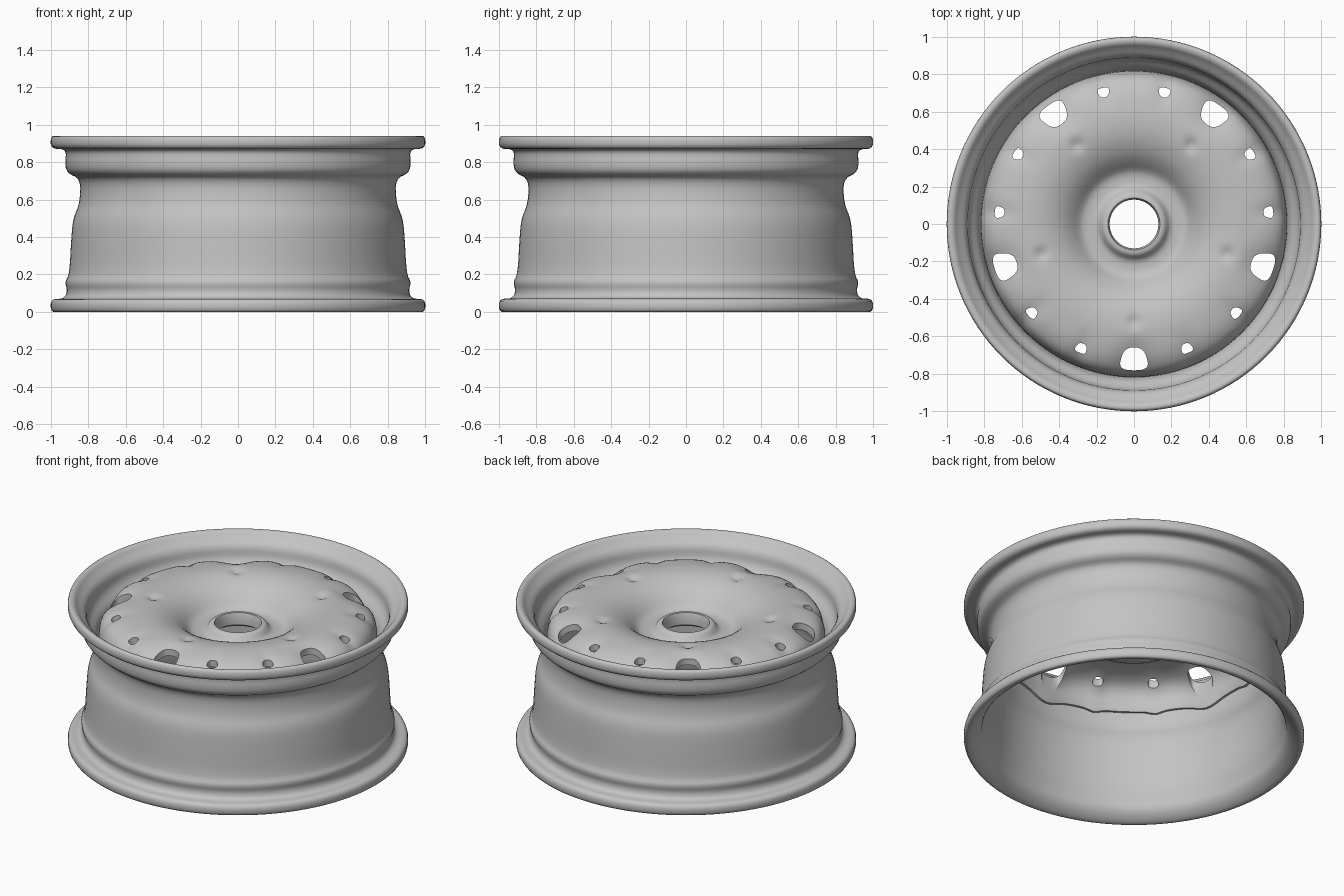
import bpy, bmesh, math
from mathutils import Matrix

cube = bpy.data.objects.get("Cube")
if cube:
    bpy.data.objects.remove(cube, do_unlink=True)

steel = bpy.data.materials.new("grey_steel")
steel.use_nodes = True
GREY = (0.55, 0.55, 0.55, 1)
steel.diffuse_color = GREY
steel.node_tree.nodes["Principled BSDF"].inputs["Base Color"].default_value = GREY


def add_object(name, bm):
    bmesh.ops.recalc_face_normals(bm, faces=bm.faces)
    mesh = bpy.data.meshes.new(name)
    bm.to_mesh(mesh)
    bm.free()
    mesh.materials.append(steel)
    ob = bpy.data.objects.new(name, mesh)
    bpy.context.collection.objects.link(ob)
    return ob


def rounded(points, passes):
    """Corner-cut a closed profile so the pressed steel looks soft."""
    for _ in range(passes):
        out = []
        for (r0, z0), (r1, z1) in zip(points, points[1:] + points[:1]):
            out += [(r0 * .75 + r1 * .25, z0 * .75 + z1 * .25),
                    (r0 * .25 + r1 * .75, z0 * .25 + z1 * .75)]
        points = out
    return points


def lathe(points, steps, shape=None):
    """Spin a closed profile of (radius, z) around the z axis."""
    bm = bmesh.new()
    rings = []
    for i in range(steps):
        a = math.tau * i / steps
        ring = []
        for r, z in points:
            if shape:
                r, z = shape(r, z, a)
            ring.append(bm.verts.new((r * math.cos(a), r * math.sin(a), z)))
        rings.append(ring)
    n = len(points)
    for i in range(steps):
        p, q = rings[i], rings[(i + 1) % steps]
        for j in range(n):
            k = (j + 1) % n
            bm.faces.new((p[j], q[j], q[k], p[k]))
    return bm


def smooth(ob, angle):
    bpy.ops.object.select_all(action='DESELECT')
    ob.select_set(True)
    bpy.context.view_layer.objects.active = ob
    bpy.ops.object.shade_smooth_by_angle(angle=math.radians(angle))


# Rim barrel with a rolled flange at both ends
outer = [(.96, 0), (1.0, 0), (1.0, .07), (.93, .07), (.91, .11), (.925, .16),
         (.9, .2), (.89, .4), (.88, .5), (.845, .58), (.84, .71), (.91, .74),
         (.925, .79), (.915, .87), (1.0, .87), (1.0, .94), (.965, .94)]
inner = [(.94, .91), (.89, .87), (.885, .79), (.82, .73), (.81, .57),
         (.85, .49), (.865, .2), (.885, .12), (.9, .05)]
rim = add_object("rim_barrel", lathe(rounded(outer + inner, 2), 128))
smooth(rim, 40)

# Hole layout: five large vents, each flanked by two small ones
vents = [math.radians(-90 + 72 * i) for i in range(5)]
holes = [(a, .085) for a in vents]
holes += [(a + s * math.radians(23), .036) for a in vents for s in (-1, 1)]


def dent(r, z, a):
    """Press the shoulder down around each vent and at each bolt seat."""
    for b, size in holes:
        d = abs((a - b + math.pi) % math.tau - math.pi) * .73
        w = max(0, min(1, (r - .6) / .16))
        z -= .5 * size * w * math.exp(-(d / (size * 1.1)) ** 2)
    for b in vents:
        d = abs((a - b + math.pi) % math.tau - math.pi) * r
        z -= .02 * math.exp(-(d * d + (r - .52) ** 2) / .0009)
    return r, z


# Centre disc: raised hub lip, sunken hub, domed crown and outer skirt
top = [(.13, .79), (.165, .79), (.19, .745), (.23, .74), (.28, .745),
       (.32, .79), (.37, .835), (.43, .865), (.48, .88), (.52, .886),
       (.56, .888), (.6, .886), (.65, .88), (.7, .87), (.75, .85),
       (.79, .82), (.815, .76), (.82, .66)]
under = [(.79, .66), (.785, .74), (.76, .79), (.72, .82), (.65, .84),
         (.55, .848), (.45, .83), (.37, .79), (.32, .71), (.28, .69), (.13, .69)]
disc = add_object("wheel_disc", lathe(rounded(top + under, 1), 160, dent))


def add_cutter(angle, size):
    """Rounded wedge prism, wider towards the outside of the disc."""
    bm = bmesh.new()
    pts = []
    for i in range(24):
        t = math.tau * i / 24
        c, s = math.cos(t), math.sin(t)
        u = math.copysign(abs(c) ** .7, c)
        v = math.copysign(abs(s) ** .7, s)
        pts.append(bm.verts.new((.72 + size * .72 * u, size * v * (.82 + .2 * u), .5)))
    face = bm.faces.new(pts)
    side = bmesh.ops.extrude_face_region(bm, geom=[face])
    moved = [g for g in side["geom"] if isinstance(g, bmesh.types.BMVert)]
    bmesh.ops.translate(bm, verts=moved, vec=(0, 0, .6))
    bmesh.ops.rotate(bm, verts=bm.verts, matrix=Matrix.Rotation(angle, 3, 'Z'))
    return bm


# Merge all cutters into one helper mesh and cut the disc
cutters = bmesh.new()
for angle, size in holes:
    part = add_cutter(angle, size)
    temp = bpy.data.meshes.new("temp")
    part.to_mesh(temp)
    part.free()
    cutters.from_mesh(temp)
    bpy.data.meshes.remove(temp)
cutter = add_object("vent_cutter", cutters)
mod = disc.modifiers.new("vents", 'BOOLEAN')
mod.object = cutter
mod.operation = 'DIFFERENCE'
mod.solver = 'EXACT'
bpy.context.view_layer.objects.active = disc
bpy.ops.object.modifier_apply(modifier=mod.name)
bpy.data.objects.remove(cutter, do_unlink=True)
smooth(disc, 40)
